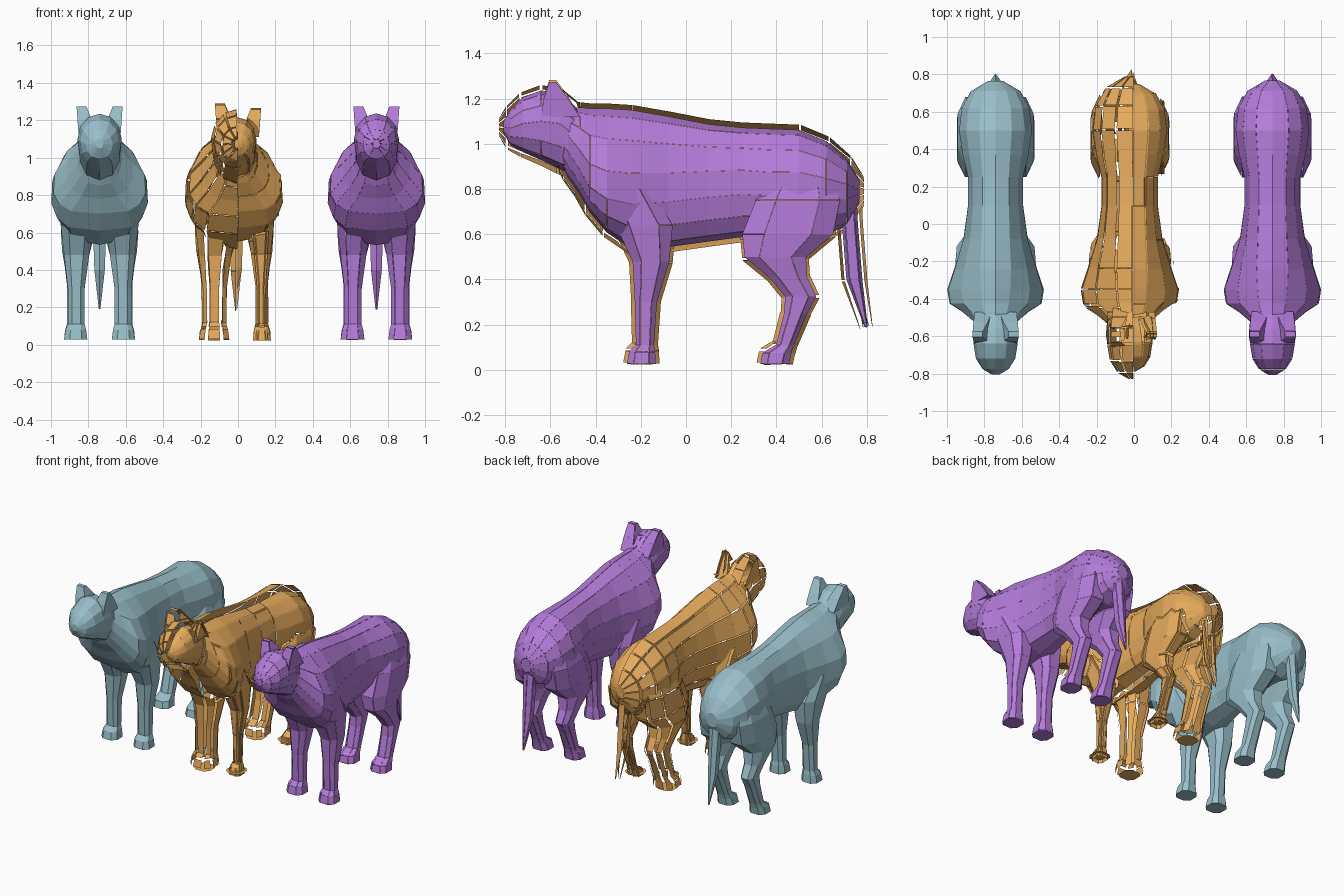
import bpy, bmesh, math

if "Cube" in bpy.data.objects:
    bpy.data.objects.remove(bpy.data.objects["Cube"])


def power(v, p):
    return math.copysign(abs(v) ** p, v)


def loft(name, rings):
    """Closed skin over a list of rings with equal point counts."""
    bm = bmesh.new()
    loops = [[bm.verts.new(p) for p in ring] for ring in rings]
    n = len(loops[0])
    for a, b in zip(loops, loops[1:]):
        for i in range(n):
            j = (i + 1) % n
            bm.faces.new((a[i], a[j], b[j], b[i]))
    bm.faces.new(loops[0])
    bm.faces.new(loops[-1])
    bmesh.ops.recalc_face_normals(bm, faces=bm.faces)
    mesh = bpy.data.meshes.new(name)
    bm.to_mesh(mesh)
    bm.free()
    obj = bpy.data.objects.new(name, mesh)
    bpy.context.collection.objects.link(obj)
    return obj


def upright(y, top, bottom, half, wide, peak=1.0, belly=0.75, n=14):
    """Cross-section facing along y; wide = height of the broadest point."""
    ring = []
    for i in range(n):
        a = 2 * math.pi * i / n
        c, s = math.cos(a), math.sin(a)
        x = half * power(s, peak if c > 0 else belly)
        z = wide + c * ((top - wide) if c > 0 else (wide - bottom))
        ring.append((x, y, z))
    return ring


def level(z, y0, y1, x0, x1, side=1, n=8):
    """Horizontal rounded-box cross-section."""
    ring = []
    k = power(math.cos(math.pi / n), 0.75)
    for i in range(n):
        a = 2 * math.pi * (i + 0.5) / n
        c, s = power(math.cos(a), 0.75) / k, power(math.sin(a), 0.75) / k
        ring.append((side * ((x0 + x1) / 2 + c * (x1 - x0) / 2),
                     (y0 + y1) / 2 + s * (y1 - y0) / 2, z))
    return ring


# Torso: y, top, bottom, half width, widest height, ridge and belly sharpness
TORSO = [(-0.58, 1.15, 0.97, 0.08, 1.06, 1), (-0.52, 1.16, 0.85, 0.12, 1.0, 1),
         (-0.47, 1.16, 0.78, 0.18, 0.92, 1.3), (-0.425, 1.155, 0.70, 0.25, 0.84, 1.5, 0.6),
         (-0.35, 1.155, 0.61, 0.262, 0.80, 1.45, 0.55), (-0.24, 1.148, 0.535, 0.225, 0.79, 1.2, 0.55),
         (-0.08, 1.12, 0.545, 0.175, 0.80, 1, 0.65), (0.1, 1.085, 0.57, 0.15, 0.82, 0.9),
         (0.25, 1.07, 0.59, 0.15, 0.83, 0.9), (0.37, 1.065, 0.60, 0.18, 0.82, 1),
         (0.50, 1.06, 0.61, 0.20, 0.82, 1), (0.62, 1.01, 0.60, 0.185, 0.80, 1),
         (0.71, 0.93, 0.64, 0.135, 0.79, 1), (0.765, 0.84, 0.74, 0.04, 0.79, 1)]
HEAD = [(-0.805, 1.10, 1.05, 0.02, 1.075), (-0.775, 1.15, 0.995, 0.07, 1.07),
        (-0.72, 1.205, 0.965, 0.105, 1.09), (-0.64, 1.235, 0.93, 0.118, 1.10),
        (-0.56, 1.22, 0.89, 0.118, 1.09), (-0.48, 1.155, 0.86, 0.11, 1.03)]
# Limbs: z, y front, y back, x inner, x outer
FRONT_LEG = [(0.80, -0.35, -0.16, 0.08, 0.215), (0.64, -0.31, -0.06, 0.03, 0.208),
             (0.48, -0.235, -0.075, 0.055, 0.19), (0.30, -0.225, -0.13, 0.08, 0.17),
             (0.11, -0.22, -0.143, 0.08, 0.17)]
HIND_LEG = [(0.92, 0.42, 0.62, 0.06, 0.15), (0.75, 0.31, 0.68, 0.03, 0.203),
            (0.60, 0.25, 0.65, 0.025, 0.207), (0.50, 0.26, 0.53, 0.05, 0.20),
            (0.41, 0.37, 0.535, 0.075, 0.185), (0.325, 0.44, 0.575, 0.08, 0.175),
            (0.25, 0.435, 0.535, 0.08, 0.175), (0.11, 0.40, 0.475, 0.08, 0.175)]
# Paws carry on from each leg as flared slabs
FRONT_LEG += [(0.08, -0.25, -0.138, 0.072, 0.182), (0.027, -0.26, -0.135, 0.065, 0.19)]
HIND_LEG += [(0.075, 0.34, 0.465, 0.072, 0.185), (0.027, 0.33, 0.455, 0.065, 0.19)]
EAR = [(1.12, -0.64, -0.47, 0.02, 0.112), (1.20, -0.63, -0.52, 0.04, 0.118),
       (1.273, -0.605, -0.575, 0.07, 0.123)]
TAIL = [(0.85, 0.66, 0.745, -0.04, 0.04), (0.65, 0.695, 0.755, -0.036, 0.036),
        (0.40, 0.715, 0.775, -0.028, 0.028), (0.19, 0.792, 0.802, -0.004, 0.004)]


# Weld all the parts into one clean skin
def cat_mesh():
    torso = loft("torso", [upright(*r) for r in TORSO])
    parts = [loft("head", [upright(*r, n=12) for r in HEAD]),
             loft("tail", [level(*r, n=6) for r in TAIL])]
    for side in (-1, 1):
        for name, rows, n in (("front_leg", FRONT_LEG, 8), ("hind_leg", HIND_LEG, 8), ("ear", EAR, 4)):
            parts.append(loft(name, [level(*r, side=side, n=n) for r in rows]))
    for part in parts:
        mod = torso.modifiers.new("weld", 'BOOLEAN')
        mod.operation, mod.solver, mod.object = 'UNION', 'EXACT', part
    bpy.context.view_layer.update()
    graph = bpy.context.evaluated_depsgraph_get()
    mesh = bpy.data.meshes.new_from_object(torso.evaluated_get(graph))
    for part in parts + [torso]:
        bpy.data.objects.remove(part)
    return mesh


# Split every face free and slide it along its normal
def explode(mesh, left, right):
    bm = bmesh.new()
    bm.from_mesh(mesh)
    bm.normal_update()
    bmesh.ops.split_edges(bm, edges=bm.edges)
    for f in bm.faces:
        shift = f.normal * (left if f.calc_center_median().x < 0 else right)
        for v in f.verts:
            v.co += shift
    bm.to_mesh(mesh)
    bm.free()


def place(name, mesh, x, color):
    mat = bpy.data.materials.new(name + "_paint")
    mat.diffuse_color = (*color, 1)
    mat.use_nodes = True
    mat.node_tree.nodes["Principled BSDF"].inputs["Base Color"].default_value = mat.diffuse_color
    mesh.materials.clear()
    mesh.materials.append(mat)
    obj = bpy.data.objects.new(name, mesh)
    obj.location.x = x
    bpy.context.collection.objects.link(obj)


# Three copies: solid, burst apart, finely cracked
solid = cat_mesh()
burst, cracked = solid.copy(), solid.copy()
explode(burst, 0.026, -0.02)
explode(cracked, 0.002, 0.002)
place("solid_cat", solid, -0.74, (0.32, 0.52, 0.59))
place("burst_cat", burst, 0.0, (0.80, 0.41, 0.11))
place("cracked_cat", cracked, 0.74, (0.46, 0.20, 0.70))
